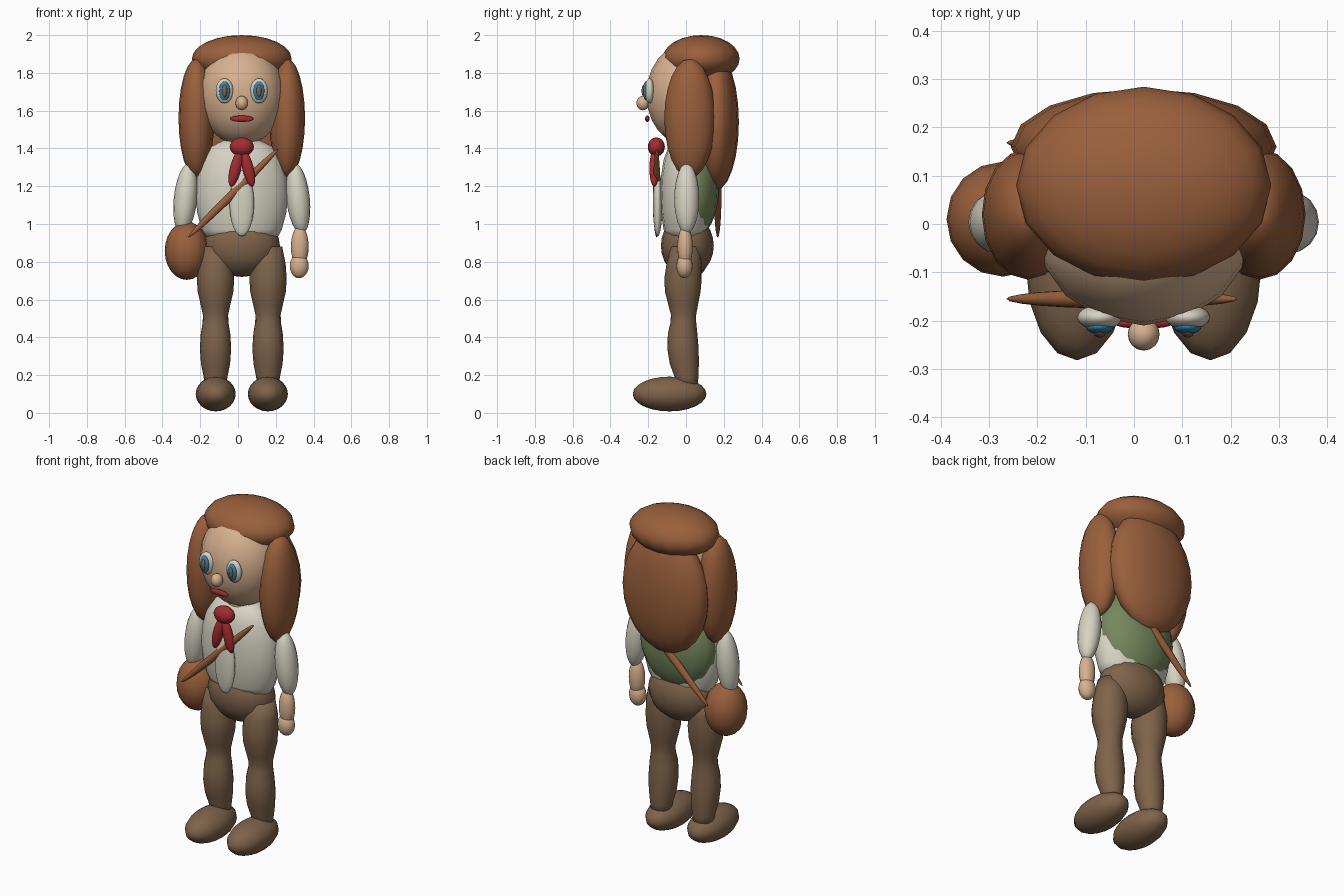
import bpy
import bmesh
from math import radians, cos, sin, pi

default = bpy.data.objects.get("Cube")
if default:
    bpy.data.objects.remove(default, do_unlink=True)

MID = 0.02  # x of the body's symmetry line


def material(name, rgb):
    m = bpy.data.materials.new(name)
    m.use_nodes = True
    m.diffuse_color = (*rgb, 1)
    m.node_tree.nodes["Principled BSDF"].inputs["Base Color"].default_value = (*rgb, 1)
    return m


HAIR = material("chestnut brown", (0.32, 0.115, 0.045))
CLOTH = material("dull brown", (0.21, 0.125, 0.07))
SKIN = material("skin", (0.68, 0.44, 0.28))
SHIRT = material("cream white", (0.68, 0.65, 0.54))
VEST = material("moss green", (0.18, 0.25, 0.11))
RED = material("scarf red", (0.37, 0.025, 0.03))
BLUE = material("eye blue", (0.04, 0.23, 0.42))


def finish(name, bm, mat):
    bmesh.ops.recalc_face_normals(bm, faces=bm.faces)
    mesh = bpy.data.meshes.new(name)
    bm.to_mesh(mesh)
    bm.free()
    mesh.materials.append(mat)
    mesh.shade_smooth()
    obj = bpy.data.objects.new(name, mesh)
    bpy.context.collection.objects.link(obj)
    return obj


def blob(name, mat, loc, radii, tilt=0):
    """Ellipsoid; x is measured from the symmetry line, tilt leans it sideways."""
    bm = bmesh.new()
    bmesh.ops.create_uvsphere(bm, u_segments=16, v_segments=12, radius=1)
    bmesh.ops.scale(bm, vec=radii, verts=bm.verts)
    obj = finish(name, bm, mat)
    obj.location = (MID + loc[0], loc[1], loc[2])
    obj.rotation_euler.y = radians(tilt)
    return obj


def pair(name, mat, loc, radii, tilt=0):
    for side, s in (("left", 1), ("right", -1)):
        blob(f"{side}_{name}", mat, (s * loc[0], loc[1], loc[2]), radii, s * tilt)


def lathe(name, mat, profile, x, depth, segments=16):
    """Stack of oval rings, each given as (radius, z, y centre)."""
    bm = bmesh.new()
    rings = []
    for r, z, y in profile:
        angles = [2 * pi * i / segments for i in range(segments)]
        rings.append([bm.verts.new((r * cos(a), y + r * depth * sin(a), z)) for a in angles])
    for a, b in zip(rings, rings[1:]):
        for i in range(segments):
            j = (i + 1) % segments
            bm.faces.new((a[i], a[j], b[j], b[i]))
    bm.faces.new(rings[0])
    bm.faces.new(rings[-1])
    obj = finish(name, bm, mat)
    obj.location.x = MID + x
    return obj


# Head and hair
blob("head", SKIN, (0, 0, 1.685), (0.228, 0.21, 0.268))
blob("neck", SKIN, (0, 0, 1.43), (0.08, 0.075, 0.1))
blob("hair_cap", HAIR, (0, 0.08, 1.875), (0.264, 0.204, 0.125))
blob("back_hair", HAIR, (0, 0.16, 1.54), (0.275, 0.12, 0.36))
pair("side_hair", HAIR, (0.24, 0.02, 1.56), (0.095, 0.135, 0.315))

# Face
pair("eye", SHIRT, (0.091, -0.193, 1.705), (0.047, 0.026, 0.066))
pair("iris", BLUE, (0.091, -0.212, 1.705), (0.029, 0.016, 0.05))
pair("pupil", CLOTH, (0.091, -0.222, 1.705), (0.014, 0.013, 0.033))
blob("nose", SKIN, (0, -0.228, 1.64), (0.033, 0.034, 0.038))
blob("mouth", RED, (0, -0.205, 1.557), (0.063, 0.012, 0.017))

# Torso
lathe("shirt", SHIRT, [(0.19, 0.93, 0), (0.212, 0.97, 0), (0.236, 1.06, 0), (0.245, 1.15, 0),
                       (0.237, 1.25, 0), (0.212, 1.34, 0), (0.165, 1.41, 0), (0.08, 1.45, 0)],
      0, 0.56)
blob("vest", VEST, (0, 0.036, 1.19), (0.238, 0.138, 0.27))
blob("shirt_front", SHIRT, (0, -0.15, 1.11), (0.065, 0.026, 0.175))

# Scarf
blob("scarf_knot", RED, (0, -0.157, 1.408), (0.064, 0.045, 0.05))
pair("scarf_tail", RED, (0.033, -0.168, 1.295), (0.03, 0.026, 0.1), -14)

# Arms
pair("sleeve", SHIRT, (0.298, 0.004, 1.135), (0.062, 0.066, 0.188), -6)
pair("forearm", SKIN, (0.307, -0.005, 0.88), (0.047, 0.041, 0.11))
pair("hand", SKIN, (0.304, -0.008, 0.778), (0.05, 0.043, 0.065))

# Trousers and legs
blob("hips", CLOTH, (0, 0.007, 0.885), (0.202, 0.14, 0.165))
LEG = [(0.055, 0.12, 0.004), (0.063, 0.19, 0.003), (0.077, 0.26, -0.009), (0.083, 0.34, -0.016),
       (0.078, 0.42, -0.018), (0.068, 0.48, -0.014), (0.067, 0.52, -0.013), (0.078, 0.57, -0.015),
       (0.094, 0.64, -0.017), (0.099, 0.71, -0.016), (0.093, 0.79, -0.01), (0.075, 0.88, -0.004)]
for side, s in (("left", 1), ("right", -1)):
    lathe(f"{side}_leg", CLOTH, LEG, s * 0.139, 1.0)
pair("shoe", CLOTH, (0.138, -0.087, 0.1), (0.106, 0.195, 0.092))

# Shoulder bag with a strap across chest and back
blob("bag", HAIR, (-0.291, 0.01, 0.858), (0.117, 0.119, 0.154))
blob("front_strap", HAIR, (-0.045, -0.155, 1.163), (0.022, 0.02, 0.335), 45.5)
blob("back_strap", HAIR, (-0.045, 0.168, 1.163), (0.022, 0.02, 0.335), 45.5)
